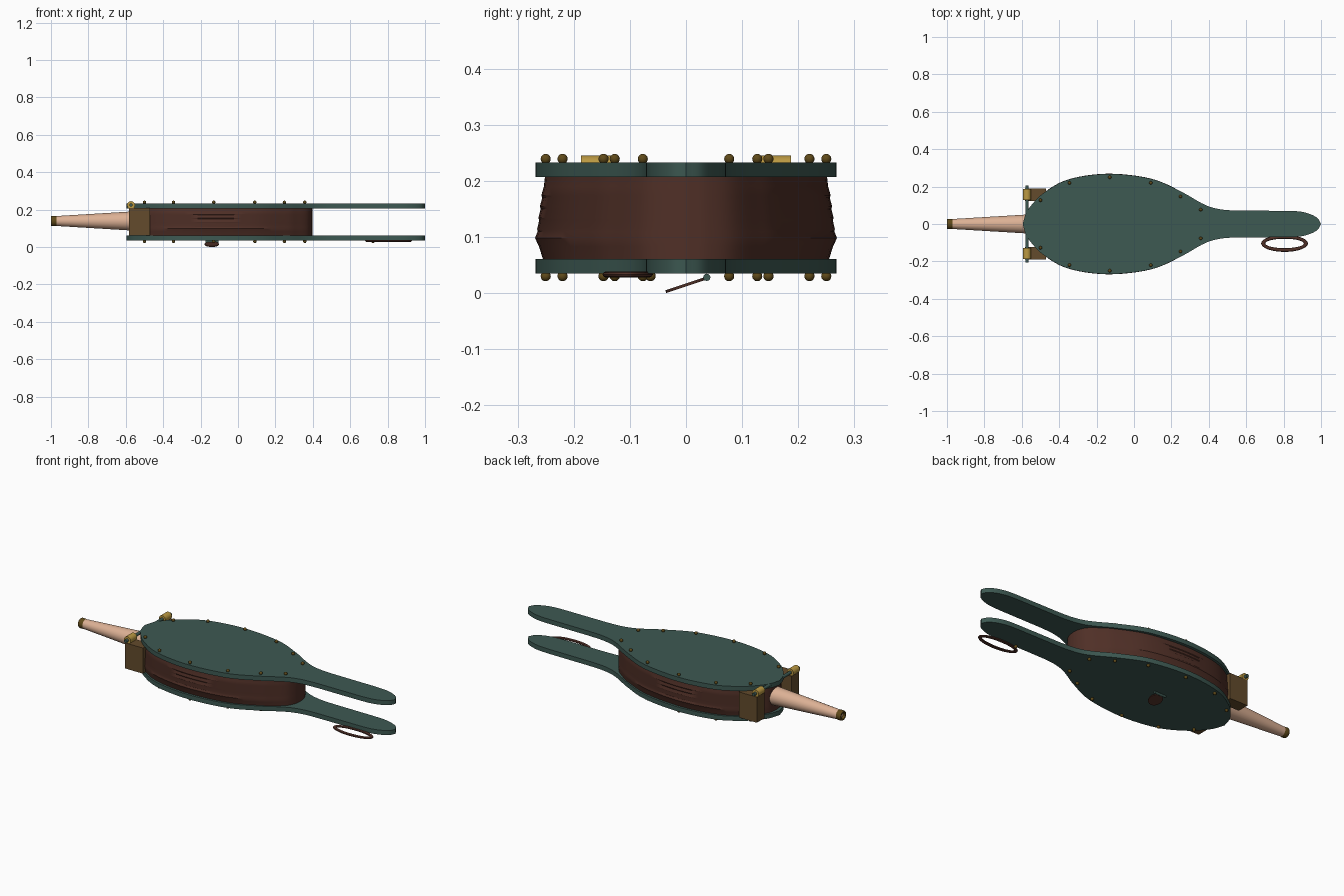
import bpy, bmesh, math
from mathutils import Matrix, Vector

if "Cube" in bpy.data.objects:
    bpy.data.objects.remove(bpy.data.objects["Cube"])


def mat(name, rgb):
    m = bpy.data.materials.new(name)
    m.diffuse_color = (*rgb, 1)
    m.use_nodes = True
    m.node_tree.nodes["Principled BSDF"].inputs["Base Color"].default_value = m.diffuse_color
    return m


TEAL = mat("teal_paint", (0.047, 0.100, 0.085))
LEATHER = mat("brown_leather", (0.080, 0.029, 0.020))
TAN = mat("pale_wood", (0.72, 0.44, 0.30))
GOLD = mat("bright_brass", (0.50, 0.32, 0.055))
NAIL = mat("dark_brass", (0.115, 0.068, 0.010))
BLOCK = mat("brown_wood", (0.125, 0.070, 0.025))


def finish(name, bm, material, smooth=True):
    bmesh.ops.recalc_face_normals(bm, faces=bm.faces)
    me = bpy.data.meshes.new(name)
    bm.to_mesh(me)
    bm.free()
    ob = bpy.data.objects.new(name, me)
    bpy.context.collection.objects.link(ob)
    me.materials.append(material)
    if smooth:
        bpy.ops.object.select_all(action='DESELECT')
        ob.select_set(True)
        bpy.context.view_layer.objects.active = ob
        bpy.ops.object.shade_smooth_by_angle(angle=math.radians(35))
    return ob


def spline(pts, n=6):
    """Catmull-Rom curve through 2D points."""
    p = [Vector(q) for q in pts]
    p = [p[0] * 2 - p[1]] + p + [p[-1] * 2 - p[-2]]
    out = []
    for i in range(1, len(p) - 2):
        a, b, c, d = p[i - 1:i + 3]
        for k in range(n):
            t = k / n
            out.append(0.5 * (2 * b + (c - a) * t + (2 * a - 5 * b + 4 * c - d) * t * t
                              + (3 * b - a - 3 * c + d) * t ** 3))
    return out + [p[-2]]


def mirrored(half):
    """Close a half outline (first and last points on y = 0)."""
    return half + [Vector((q.x, -q.y)) for q in reversed(half[1:-1])]


def loft(name, loops, material, caps=True):
    """Join equal-length loops of 3D points into a skin."""
    bm = bmesh.new()
    rows = [[bm.verts.new(v) for v in lp] for lp in loops]
    n = len(rows[0])
    for a, b in zip(rows, rows[1:]):
        for i in range(n):
            bm.faces.new((a[i], a[(i + 1) % n], b[(i + 1) % n], b[i]))
    if caps:
        bm.faces.new(rows[0])
        bm.faces.new(rows[-1])
    return finish(name, bm, material)


def lathe_x(name, profile, z, material, n=32):
    loops = [[(x, r * math.cos(2 * math.pi * i / n), z + r * math.sin(2 * math.pi * i / n))
              for i in range(n)] for x, r in profile]
    return loft(name, loops, material)


def cylinder(name, centre, axis, r, length, material, n=24):
    bm = bmesh.new()
    rot = Vector((0, 0, 1)).rotation_difference(Vector(axis)).to_matrix().to_4x4()
    bmesh.ops.create_cone(bm, cap_ends=True, segments=n, radius1=r, radius2=r, depth=length,
                          matrix=Matrix.Translation(centre) @ rot)
    return finish(name, bm, material)


def ball(name, centre, r, material):
    bm = bmesh.new()
    bmesh.ops.create_uvsphere(bm, u_segments=16, v_segments=10, radius=r,
                              matrix=Matrix.Translation(centre))
    return finish(name, bm, material)


# Paddle-shaped boards with handles
body = [(-0.595, 0), (-0.578, 0.055), (-0.545, 0.105), (-0.48, 0.168), (-0.35, 0.238),
        (-0.14, 0.268), (0.09, 0.242), (0.25, 0.174)]
handle = [(0.36, 0.112), (0.43, 0.085), (0.52, 0.073), (0.70, 0.071), (0.86, 0.069),
          (0.93, 0.057), (0.98, 0.032), (1.0, 0)]
board = mirrored(spline(body + handle))
for name, z0, z1 in (("lower_board", 0.035, 0.061), ("upper_board", 0.207, 0.233)):
    loft(name, [[(q.x, q.y, z) for q in board] for z in (z0, z1)], TEAL)

# Leather bag with shallow pleats
bag = mirrored(spline([(-0.575, 0)] + [(x + 0.012, y) for x, y in body[1:3]] + body[3:]
                      + [(0.32, 0.128), (0.37, 0.085), (0.392, 0.04), (0.397, 0)]))
levels = [(0.055, 0.945), (0.083, 0.978), (0.098, 1.004), (0.110, 0.986), (0.114, 0.990),
          (0.130, 0.976), (0.134, 0.982), (0.150, 0.966), (0.154, 0.972), (0.170, 0.956),
          (0.174, 0.962), (0.190, 0.945), (0.207, 0.938)]
loft("leather_bag", [[(q.x, q.y * s, z) for q in bag] for z, s in levels], LEATHER)

# Tapered nozzle with a hollow brass tip
lathe_x("nozzle", [(-0.988, 0.0255), (-0.50, 0.055)], 0.139, TAN)
lathe_x("nozzle_tip", [(-0.97, 0.015), (-0.97, 0.0265), (-0.982, 0.028), (-0.995, 0.028),
                       (-1.0, 0.025), (-1.0, 0.017), (-0.985, 0.015)], 0.139, NAIL)

# Hinge blocks, knuckles and the long pin
for side, s in (("left", 1), ("right", -1)):
    bm = bmesh.new()
    bmesh.ops.create_cube(bm, size=1, matrix=Matrix.Translation((-0.527, s * 0.157, 0.134))
                          @ Matrix.Diagonal((0.114, 0.068, 0.147, 1)))
    finish("hinge_block_" + side, bm, BLOCK, False)
    cylinder("hinge_knuckle_" + side, (-0.572, s * 0.158, 0.224), (0, 1, 0), 0.021, 0.058, GOLD)
cylinder("hinge_pin", (-0.572, 0, 0.224), (0, 1, 0), 0.009, 0.41, TEAL, 16)

# Round-headed nails along both boards
for x, y in ((-0.5, 0.127), (-0.345, 0.22), (-0.13, 0.25), (0.09, 0.22), (0.248, 0.147),
             (0.357, 0.077)):
    for s in (1, -1):
        ball("upper_nail", (x, s * y, 0.239), 0.009, NAIL)
        ball("lower_nail", (x, s * y, 0.030), 0.009, NAIL)

# Hanging loop and its nail under the lower handle
loops = []
for i in range(48):
    a = 2 * math.pi * i / 48
    loops.append([(0.805 + (0.114 + 0.011 * math.cos(b)) * math.cos(a),
                   -0.104 + (0.035 + 0.010 * math.cos(b)) * math.sin(a),
                   0.033 + 0.006 * math.sin(b)) for b in [math.pi * k / 5 for k in range(10)]])
loft("hanging_loop", loops + [loops[0]], LEATHER, caps=False)
ball("loop_nail", (0.722, -0.063, 0.030), 0.009, NAIL)

# Air valve flap, tilted open on a small pin
ang = math.radians(18.4)
cylinder("valve_flap", (-0.14, 0.0, 0.0145), (0, -math.sin(ang), math.cos(ang)), 0.038, 0.005,
         LEATHER)
cylinder("valve_pin", (-0.14, 0.037, 0.028), (1, 0, 0), 0.0065, 0.07, TEAL, 12)
